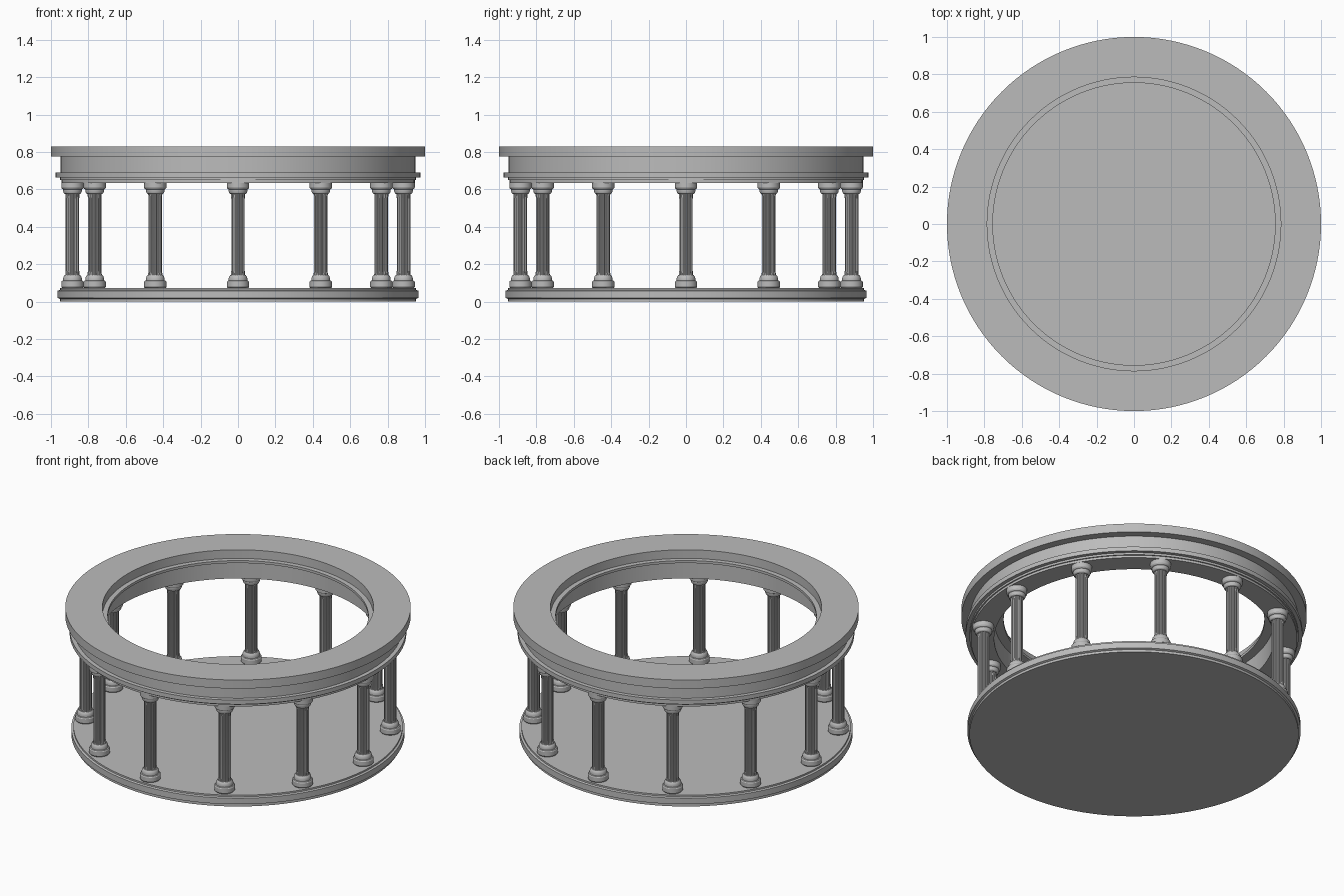
import bpy
import math

old = bpy.data.objects.get("Cube")
if old:
    bpy.data.objects.remove(old, do_unlink=True)

stone = bpy.data.materials.new("grey stone")
stone.use_nodes = True
GREY = (0.5, 0.5, 0.5, 1)
stone.diffuse_color = GREY
stone.node_tree.nodes["Principled BSDF"].inputs["Base Color"].default_value = GREY


def finish(name, verts, faces):
    mesh = bpy.data.meshes.new(name)
    mesh.from_pydata(verts, [], faces)
    mesh.materials.append(stone)
    obj = bpy.data.objects.new(name, mesh)
    bpy.context.collection.objects.link(obj)
    bpy.ops.object.select_all(action="DESELECT")
    obj.select_set(True)
    bpy.context.view_layer.objects.active = obj
    bpy.ops.object.shade_smooth_by_angle(angle=math.radians(25))
    return obj


def lathe(name, profile, sides, ring=False, wave=None):
    """Turn (radius, height) points, listed upwards on the outside; a ring closes on itself."""
    wave = wave or (lambda i: 1)
    verts = []
    for r, z in profile:
        for i in range(sides):
            a = math.tau * i / sides
            s = r * wave(i)
            verts.append((s * math.cos(a), s * math.sin(a), z))
    count = len(profile)
    faces = []
    for k in range(count if ring else count - 1):
        low, high = k * sides, (k + 1) % count * sides
        for i in range(sides):
            j = (i + 1) % sides
            faces.append((low + i, low + j, high + j, high + i))
    if not ring:
        faces.append(tuple(reversed(range(sides))))
        faces.append(tuple(range((count - 1) * sides, count * sides)))
    return finish(name, verts, faces)


# Round floor with a projecting middle band
lathe("floor_disc", [(0.953, 0), (0.953, 0.015), (0.965, 0.02), (0.965, 0.058),
                     (0.953, 0.062), (0.953, 0.072)], 128)

# Ring beam: moulded outside going up, then the inner lip and wall going down
lathe("ring_beam", [(0.945, 0.635), (0.945, 0.65), (0.953, 0.65), (0.953, 0.663),
                    (0.975, 0.663), (0.975, 0.69), (0.95, 0.69), (0.95, 0.775),
                    (1.0, 0.775), (1.0, 0.83), (0.785, 0.83), (0.785, 0.775),
                    (0.755, 0.775), (0.755, 0.759), (0.81, 0.759), (0.81, 0.635)],
      128, ring=True)

# Column parts, shared by every column
base = lathe("column_base", [(0.055, 0.072), (0.06, 0.078), (0.06, 0.105), (0.056, 0.111),
                             (0.05, 0.113), (0.05, 0.125), (0.046, 0.136), (0.041, 0.142)], 32)
shaft = lathe("column_shaft", [(0.039, 0.14), (0.036, 0.165), (0.036, 0.55), (0.038, 0.58)],
              48, wave=lambda i: 1 if i % 4 < 2 else 0.88)
capital = lathe("column_capital", [(0.04, 0.575), (0.046, 0.58), (0.05, 0.59), (0.05, 0.6),
                                   (0.056, 0.603), (0.06, 0.609), (0.06, 0.636)], 32)

# Twelve columns around the circle
COLUMNS = 12
for n in range(COLUMNS):
    a = math.tau * n / COLUMNS
    for part in (base, shaft, capital):
        obj = part
        if n:
            obj = part.copy()
            obj.name = f"{part.name}_{n + 1}"
            bpy.context.collection.objects.link(obj)
        obj.location = (0.885 * math.cos(a), 0.885 * math.sin(a), 0)
        obj.rotation_euler.z = a
